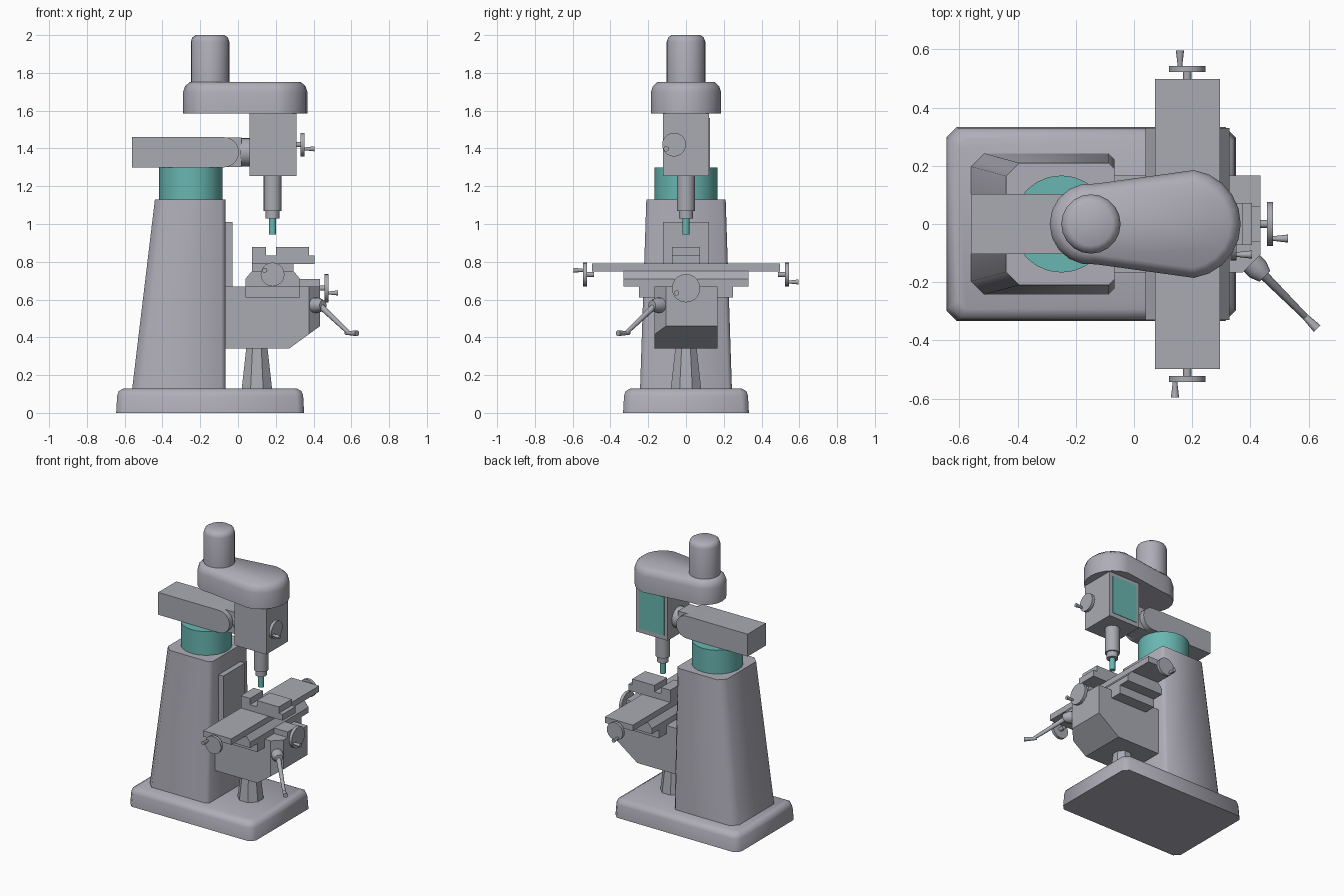
import bpy, bmesh, math
from mathutils import Vector

if "Cube" in bpy.data.objects:
    bpy.data.objects.remove(bpy.data.objects["Cube"])


def material(name, rgb):
    m = bpy.data.materials.new(name)
    m.use_nodes = True
    m.diffuse_color = (*rgb, 1)
    m.node_tree.nodes["Principled BSDF"].inputs["Base Color"].default_value = (*rgb, 1)
    return m


PAINT = material("painted grey", (0.43, 0.42, 0.48))
METAL = material("machined grey", (0.40, 0.41, 0.45))
TEAL = material("teal", (0.14, 0.47, 0.44))


def finish(name, bm, mat, angle=40):
    bmesh.ops.recalc_face_normals(bm, faces=bm.faces)
    mesh = bpy.data.meshes.new(name)
    bm.to_mesh(mesh)
    bm.free()
    mesh.materials.append(mat)
    ob = bpy.data.objects.new(name, mesh)
    bpy.context.collection.objects.link(ob)
    bpy.ops.object.select_all(action="DESELECT")
    ob.select_set(True)
    bpy.context.view_layer.objects.active = ob
    bpy.ops.object.shade_smooth_by_angle(angle=math.radians(angle))
    return ob


def loft(rings):
    """Closed skin through rings that have equal point counts."""
    bm = bmesh.new()
    vs = [[bm.verts.new(p) for p in r] for r in rings]
    n = len(vs[0])
    bm.faces.new(vs[0])
    bm.faces.new(vs[-1])
    for a, b in zip(vs, vs[1:]):
        for i in range(n):
            j = (i + 1) % n
            bm.faces.new((a[i], a[j], b[j], b[i]))
    return bm


def box(name, x, y, z, mat=METAL):
    corners = [(x[0], y[0]), (x[1], y[0]), (x[1], y[1]), (x[0], y[1])]
    return finish(name, loft([[(a, b, h) for a, b in corners] for h in z]), mat)


def side_profile(points, half):
    """Prism from an x-z outline, symmetric in y."""
    return loft([[(x, s * half, z) for x, z in points] for s in (-1, 1)])


def tube(name, stations, mat=METAL, sides=16, turn=0.0, angle=40):
    """Round solid through (point, radius) stations along one line."""
    pts = [(Vector(p), r) for p, r in stations]
    q = (pts[-1][0] - pts[0][0]).to_track_quat("Z", "Y")
    angs = [turn + math.tau * i / sides for i in range(sides)]
    rings = [[p + q @ Vector((r * math.cos(a), r * math.sin(a), 0)) for a in angs]
             for p, r in pts]
    return finish(name, loft(rings), mat, angle)


def chamfered(x0, x1, half, c0, c1, z):
    """Plan ring with cut corners; c0 at the low x end and c1 at the high x end."""
    side = [(x1, half - c1), (x1 - c1, half), (x0 + c0, half), (x0, half - c0)]
    return [(x, y, z) for x, y in side] + [(x, -y, z) for x, y in reversed(side)]


def handwheel(name, start, axis, stem, radius, grip, grip_len):
    """Stem, disc and flared grip; grip is the offset from the disc centre."""
    s, d = Vector(start), Vector(axis)
    face = s + d * stem
    back = face + d * 0.021
    tube(name + "_stem", [(s - d * 0.01, 0.014), (face, 0.014)], sides=10)
    tube(name + "_disc", [(face, radius), (back, radius)], sides=20)
    g = back + Vector(grip)
    tube(name + "_grip", [(g, 0.008), (g + d * grip_len, 0.014)], sides=10)


# Base and column
finish("base", loft([
    chamfered(-0.645, 0.35, 0.333, 0.035, 0.035, 0),
    chamfered(-0.64, 0.345, 0.328, 0.035, 0.035, 0.09),
    chamfered(-0.632, 0.337, 0.32, 0.035, 0.035, 0.115),
    chamfered(-0.605, 0.31, 0.293, 0.03, 0.03, 0.13)]), PAINT, 50)
finish("column", loft([
    chamfered(-0.56, -0.067, 0.243, 0.045, 0.02, 0.13),
    chamfered(-0.44, -0.067, 0.21, 0.045, 0.02, 1.13)]), PAINT, 50)
box("column_slideway", (-0.07, -0.03), (-0.123, 0.123), (0.36, 1.01))

# Turret and ram
tube("turret", [((-0.25, 0, 1.13), 0.167), ((-0.25, 0, 1.30), 0.167)], TEAL, 24)
knuckle = [(-0.075 + 0.08 * math.cos(a), 1.38 + 0.08 * math.sin(a))
           for a in (math.pi * (i / 10 - 0.5) for i in range(11))]
finish("ram", side_profile([(-0.56, 1.46), (-0.56, 1.30)] + knuckle, 0.103), METAL, 30)
box("ram_tongue", (-0.08, 0.018), (-0.065, 0.065), (1.302, 1.458))
tube("head_pivot", [((0.01, 0, 1.38), 0.075), ((0.065, 0, 1.38), 0.075)], sides=20)

# Head with side panel and spindle
AX = 0.183
box("head", (0.06, 0.31), (-0.123, 0.123), (1.255, 1.59))
box("head_panel", (0.085, 0.285), (0.12, 0.126), (1.285, 1.56), TEAL)
for name, r, lo, hi, mat in (("quill", 0.048, 1.07, 1.26, METAL),
                             ("spindle_nose", 0.038, 1.03, 1.075, METAL),
                             ("cutter_holder", 0.019, 0.945, 1.035, TEAL)):
    tube(name, [((AX, 0, lo), r), ((AX, 0, hi), r)], mat)


# Belt housing: two round ends joined by tangents
def housing_ring(inset, z):
    big, small, lean = 0.187 - inset, 0.14 - inset, math.radians(82)
    ring = []
    for cx, r, start, sweep in ((0.18, big, -lean, 2 * lean),
                                (-0.15, small, lean, math.tau - 2 * lean)):
        for i in range(11):
            a = start + sweep * i / 10
            ring.append((cx + r * math.cos(a), r * math.sin(a), z))
    return ring


finish("belt_housing", loft([housing_ring(0, 1.585), housing_ring(0, 1.70),
                             housing_ring(0.01, 1.73), housing_ring(0.035, 1.752)]), PAINT, 50)
tube("motor", [((-0.148, 0, 1.74), 0.102), ((-0.148, 0, 1.965), 0.102),
               ((-0.148, 0, 1.988), 0.094), ((-0.148, 0, 2.0), 0.075)], PAINT, 20, angle=50)

# Knee with one cut corner for the crank
bm = side_profile([(-0.067, 0.34), (0.27, 0.34), (0.435, 0.46),
                   (0.435, 0.67), (-0.067, 0.67)], 0.166)
corner = [e for e in bm.edges if all(v.co.x > 0.43 and v.co.y < 0 for v in e.verts)]
bmesh.ops.bevel(bm, geom=corner, offset=0.06, segments=1, affect="EDGES")
finish("knee", bm, METAL, 20)
box("knee_bearing", (0.32, 0.435), (-0.06, 0.06), (0.6, 0.71))
tube("lift_screw_cover", [((0.10, 0, 0.12), 0.088), ((0.10, 0, 0.35), 0.06)],
     sides=8, turn=math.pi / 8, angle=20)

# Saddle and table
box("saddle", (0.04, 0.328), (-0.25, 0.25), (0.61, 0.672))
finish("cross_slide", side_profile([(0.04, 0.67), (0.328, 0.67), (0.328, 0.71),
                                    (0.295, 0.75), (0.073, 0.75), (0.04, 0.71)], 0.33), METAL, 20)
box("table", (0.073, 0.295), (-0.498, 0.498), (0.748, 0.79))

# Vise
box("vise_bed", (0.073, 0.405), (-0.073, 0.073), (0.788, 0.833))
box("vise_fixed_jaw", (0.073, 0.147), (-0.073, 0.073), (0.83, 0.878))
box("vise_moving_jaw", (0.2, 0.375), (-0.073, 0.073), (0.83, 0.878))

# Handwheels
handwheel("table_wheel_right", (AX, -0.498, 0.733), (0, -1, 0), 0.025, 0.063,
          (-0.042, 0, 0.022), 0.052)
handwheel("table_wheel_left", (AX, 0.498, 0.733), (0, 1, 0), 0.025, 0.063,
          (-0.025, 0, -0.04), 0.052)
handwheel("cross_wheel", (0.435, 0, 0.66), (1, 0, 0), 0.022, 0.075, (0, -0.05, -0.025), 0.052)
handwheel("head_wheel", (0.31, -0.063, 1.42), (1, 0, 0), 0.022, 0.063,
          (0, -0.042, -0.022), 0.052)

# Knee crank
tube("crank_hub", [((0.37, -0.1, 0.57), 0.04), ((0.425, -0.155, 0.57), 0.04),
                   ((0.45, -0.18, 0.57), 0.026)], angle=30)
tube("crank_arm", [((0.43, -0.16, 0.572), 0.017), ((0.587, -0.317, 0.423), 0.011)], sides=10)
tube("crank_grip", [((0.57, -0.3, 0.422), 0.009), ((0.63, -0.36, 0.422), 0.016)], sides=10)
